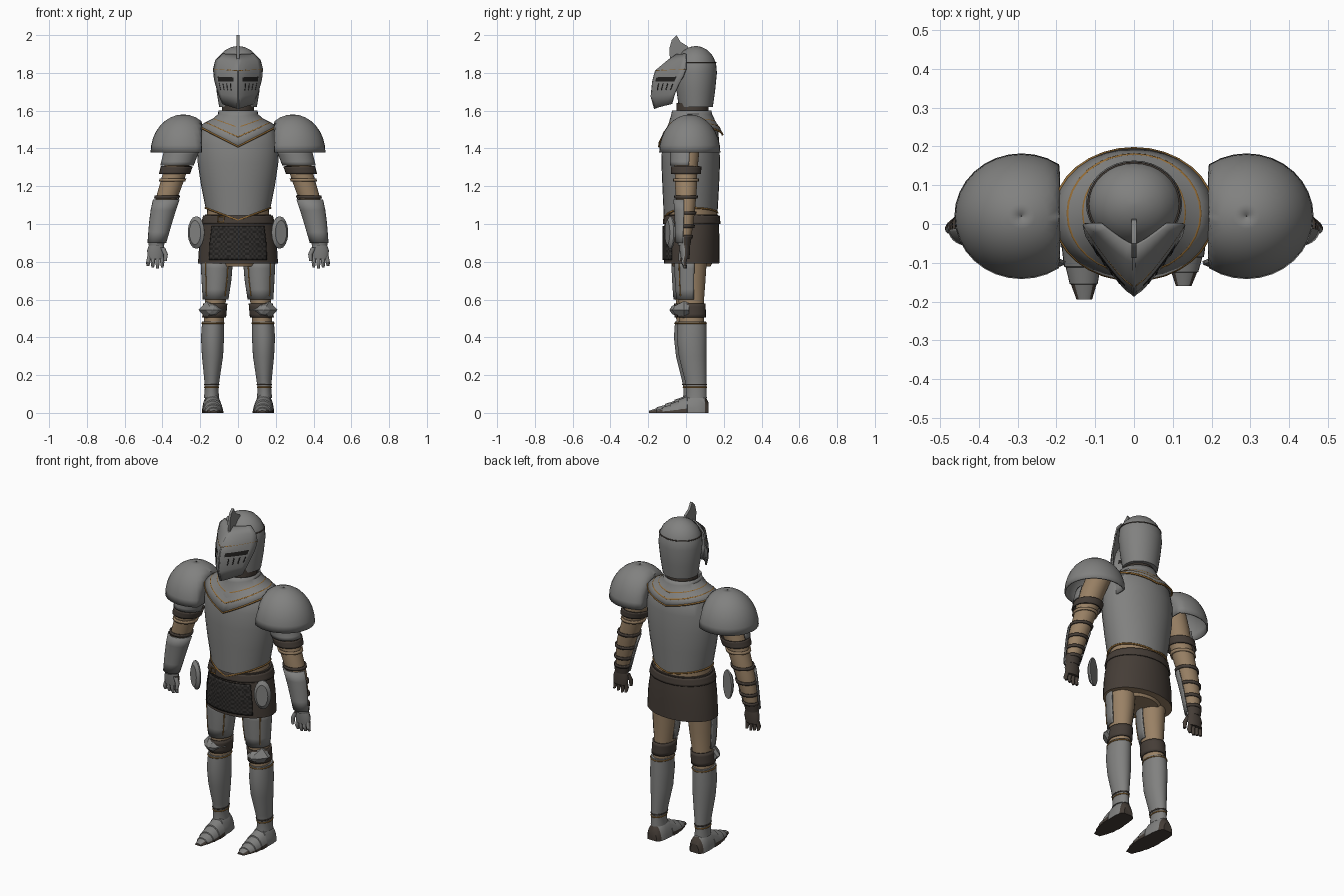
import bpy, bmesh
from math import sin, cos, radians, pi
from mathutils import Vector

if "Cube" in bpy.data.objects:
    bpy.data.objects.remove(bpy.data.objects["Cube"])

def material(name, *rgb):
    m = bpy.data.materials.new(name)
    m.use_nodes = True
    m.diffuse_color = (*rgb, 1)
    m.node_tree.nodes["Principled BSDF"].inputs["Base Color"].default_value = (*rgb, 1)
    return m

STEEL = material("steel", .22, .22, .215)
CLOTH = material("tan cloth", .32, .22, .13)
LEATHER = material("dark leather", .06, .047, .038)
GOLD = material("old gold", .3, .15, .035)
BLACK = material("black slit", .015, .014, .013)
MAIL = material("mail", .035, .032, .03)

def skin(name, rings, mats, closed=True, caps=True, thick=0, mirror=False, paint=None, angle=35):
    """Bridge rows of points into one surface."""
    bm = bmesh.new()
    rows = [[bm.verts.new(p) for p in r] for r in rings]
    count = len(rows[0])
    for low, high in zip(rows, rows[1:]):
        for i in range(count if closed else count - 1):
            j = (i + 1) % count
            bm.faces.new((low[i], low[j], high[j], high[i]))
    if caps and closed:
        bm.faces.new(rows[0])
        bm.faces.new(rows[-1])
    bmesh.ops.recalc_face_normals(bm, faces=bm.faces)
    bm.normal_update()
    if paint:
        for f in bm.faces:
            f.material_index = paint(f.calc_center_median(), f.normal)
    mesh = bpy.data.meshes.new(name)
    bm.to_mesh(mesh)
    bm.free()
    for m in mats:
        mesh.materials.append(m)
    ob = bpy.data.objects.new(name, mesh)
    bpy.context.collection.objects.link(ob)
    bpy.ops.object.select_all(action='DESELECT')
    ob.select_set(True)
    bpy.context.view_layer.objects.active = ob
    bpy.ops.object.shade_smooth_by_angle(angle=radians(angle))
    if thick:
        s = ob.modifiers.new("thickness", 'SOLIDIFY')
        s.thickness, s.offset = thick, 0
    if mirror:
        ob.modifiers.new("mirror", 'MIRROR').use_mirror_merge = False

def ring(cx, cy, z, rx, ry, dip=0, a0=0, a1=360, n=32):
    """Ellipse or arc of points that can dip to a point at the front."""
    pts = []
    for i in range(n if a1 - a0 == 360 else n + 1):
        a = radians(a0 + (a1 - a0) * i / n)
        drop = dip * (1 - abs(cos(a))) * (1 if sin(a) < 0 else .4)
        pts.append((cx + rx * cos(a), cy + ry * sin(a), z - drop))
    return pts

def loft(name, rings, mats, **kw):
    skin(name, [ring(*r) for r in rings], mats, **kw)

def at(rings, z, grow):
    """Ellipse of a limb at height z, enlarged by grow."""
    for a, b in zip(rings, rings[1:]):
        if min(a[2], b[2]) <= z <= max(a[2], b[2]):
            t = (a[2] - z) / (a[2] - b[2])
            cx, cy, z, rx, ry = [p + (q - p) * t for p, q in zip(a, b)]
            return cx, cy, z, rx + grow, ry + grow

def shell(name, rings, z0, z1, grow, mats, a0=0, a1=360, steps=4, n=24, **kw):
    """Thin plate or strap that follows a limb."""
    rows = [ring(*at(rings, z0 + (z1 - z0) * i / steps, grow), 0, a0, a1, n) for i in range(steps + 1)]
    skin(name, rows, mats, closed=a1 - a0 == 360, caps=False, thick=.008, **kw)

def tube(name, pts, radius, mat, cyclic=True):
    c = bpy.data.curves.new(name, 'CURVE')
    c.dimensions, c.bevel_depth, c.bevel_resolution = '3D', radius, 1
    s = c.splines.new('POLY')
    s.points.add(len(pts) - 1)
    for p, q in zip(s.points, pts):
        p.co = (*q, 1)
    s.use_cyclic_u = cyclic
    c.materials.append(mat)
    bpy.context.collection.objects.link(bpy.data.objects.new(name, c))

# Torso, waist and gorget
hem = (0, .025, 1.085, .172, .142, .065)
loft("breastplate", [hem, (0, .025, 1.2, .195, .15), (0, .025, 1.32, .213, .155), (0, .025, 1.42, .218, .152),
     (0, .03, 1.5, .2, .14), (0, .03, 1.545, .14, .11), (0, .03, 1.57, .09, .09)], [STEEL])
tube("breastplate_trim", ring(*hem), .005, GOLD)
loft("waist", [(0, .03, 1.03, .165, .135), (0, .03, 1.1, .164, .134)], [CLOTH])
collar = [(0, .025, 1.515, .205, .168, .105), (0, .027, 1.535, .17, .15, .075),
          (0, .03, 1.555, .13, .125, .045), (0, .03, 1.58, .102, .106, .01), (0, .03, 1.6, .1, .1)]
loft("gorget", collar, [STEEL], caps=False, thick=.008)
for i, r in enumerate(collar[:3]):
    tube(f"gorget_trim_{i}", ring(*r), .0055, GOLD)
loft("neck", [(0, .035, 1.55, .085, .085), (0, .035, 1.64, .085, .085)], [LEATHER])

# Helmet with pointed visor and crest
helm = [(0, .052, z, r, r * .9) for z, r in
        ((1.62, .1), (1.7, .113), (1.8, .124), (1.85, .119), (1.89, .1), (1.92, .07), (1.937, .035), (1.942, .006))]
loft("helmet", helm, [STEEL], angle=50)
tube("helmet_band", ring(*at(helm, 1.855, .001)), .003, LEATHER)

def visor_row(w, back_y, back_z, tip_y, tip_z):
    steps = [i / 6 for i in range(-6, 7)]
    return [(w * t, tip_y + (back_y - tip_y) * abs(t) ** 1.25, tip_z + (back_z - tip_z) * abs(t)) for t in steps]

visor = [visor_row(*r) for r in ((.08, -.075, 1.635, -.165, 1.61), (.103, -.06, 1.69, -.183, 1.675),
         (.122, -.03, 1.755, -.175, 1.755), (.126, -.015, 1.78, -.17, 1.775),
         (.129, 0, 1.82, -.16, 1.81), (.118, 0, 1.865, -.1, 1.86), (.085, 0, 1.9, -.055, 1.895))]
skin("visor", visor, [STEEL, BLACK], closed=False, thick=.008,
     paint=lambda c, n: int(1.755 < c.z < 1.775 and .015 < abs(c.x) < .1))
tube("visor_brow", visor[4], .0045, GOLD, False)
tube("visor_ridge", [r[6] for r in visor], .005, STEEL, False)
for i in (1, 2, 3, 4, 8, 9, 10, 11):
    a, b = [Vector(visor[k][i]) + Vector((0, -.005, 0)) for k in (1, 2)]
    tube(f"visor_vent_{i}", [a.lerp(b, .35), a.lerp(b, .85)], .003, BLACK, False)
crest = ((-.085, 1.87), (-.088, 1.93), (-.075, 1.975), (-.05, 2), (-.03, 1.965), (.01, 1.94), (.025, 1.9))
skin("crest", [[(x, y, z) for y, z in crest] for x in (-.007, .007)], [STEEL])

# Belt, skirt and mail panel
skirt = [(0, .03, 1.05, .175, .14), (0, .03, 1, .188, .145), (0, .03, .9, .205, .147), (0, .03, .79, .212, .146)]
loft("skirt", skirt, [LEATHER, CLOTH], paint=lambda c, n: int(n.z < -.9))
shell("belt", skirt, 1, 1.045, .004, [LEATHER])
loft("hips", [(0, .03, .775, .12, .1), (0, .03, .82, .17, .12)], [CLOTH])
shell("mail_panel", skirt, .81, .99, .004, [MAIL, BLACK], 225, 315, 14, 28,
      paint=lambda c, n: int(c.x * 75 // 1 + c.z * 77 // 1) % 2)
tube("buckle", [(x, -.106, z) for x, z in ((-.105, 1.01), (-.075, 1.01), (-.075, 1.04), (-.105, 1.04))], .004, GOLD)

# Pauldrons: domes cut flat toward the neck
dome = []
for i in range(9):
    a = pi / 2 * i / 8.02
    dome.append([(max(x, .195), y, z) for x, y, z in
                 ring(.29, .02, 1.378 + .198 * sin(a), .169 * cos(a), .158 * cos(a))])
skin("pauldrons", dome, [STEEL], caps=False, thick=.008, mirror=True, angle=50)

# Arms
arm = [(.265, .01, 1.47, .07, .07), (.3, .005, 1.38, .07, .065), (.332, 0, 1.28, .063, .06), (.357, 0, 1.2, .06, .058),
       (.39, 0, 1.1, .056, .05), (.412, -.003, 1, .047, .042), (.43, -.01, .9, .036, .032)]
loft("arms", arm, [CLOTH], mirror=True)
shell("upper_arm_lames", arm, 1.31, 1.39, .02, [STEEL], 190, 370, mirror=True)
shell("bicep_straps", arm, 1.265, 1.305, .016, [LEATHER], mirror=True)
for z in (1.225, 1.135, 1.05, .98, .925):
    shell("arm_straps", arm, z, z + .016, .005, [LEATHER if z < 1.2 else CLOTH], steps=1, mirror=True)
shell("vambraces", arm, .9, 1.13, .01, [STEEL], 175, 350, mirror=True)

# Gauntlets: steel in front, leather behind
def glove(name, *rings):
    loft(name, rings, [STEEL, LEATHER], mirror=True, paint=lambda c, n: int(n.y > -.1))

glove("gauntlet_cuffs", (.43, -.01, .93, .047, .04), (.432, -.01, .885, .04, .032))
glove("palms", (.432, -.008, .9, .036, .026), (.434, -.006, .86, .047, .028), (.436, -.004, .815, .042, .022))
for i in range(4):
    x, tip = .405 + .021 * i, .765 + .006 * abs(i - 1)
    bent = x + .004 * (i - 1)
    glove("fingers", (x, -.005, .83, .012, .014), (bent, -.012, .795, .011, .013), (bent, -.004, tip, .007, .009))
glove("thumbs", (.4, -.018, .875, .014, .015), (.383, -.026, .84, .012, .013), (.385, -.03, .805, .008, .009))

# Hip plates, legs and feet
for side, label, shift, reach in ((1, "left", .01, -.16), (-1, "right", -.005, -.195)):
    def place(*rings):
        return [(side * cx, cy + shift, z, rx, ry) for cx, cy, z, rx, ry in rings]

    rows = [[(side * (.222 + w * cos(a) - d * .4), -.085 + w * .45 * cos(a) + d, .955 + .086 * h * sin(a))
             for a in [2 * pi * i / 16 for i in range(16)]]
            for w, h, d in ((.042, 1, .008), (.044, 1, 0), (.03, .75, -.014))]
    skin(label + "_hip_plate", rows, [STEEL], angle=20)
    thigh = place((.112, .02, .84, .076, .082), (.114, .018, .7, .067, .075),
                  (.12, .018, .58, .054, .066), (.13, .02, .46, .053, .066))
    calf = place((.132, .022, .485, .058, .075), (.135, .02, .4, .061, .079), (.135, .025, .3, .056, .073),
                 (.138, .04, .18, .041, .058), (.14, .045, .13, .036, .053), (.14, .045, .08, .04, .055))
    loft(label + "_thigh", thigh, [CLOTH])
    shell(label + "_cuisse", thigh, .6, .82, .008, [STEEL], 170, 370)
    shell(label + "_knee_strap", thigh, .505, .58, .006, [LEATHER])
    loft(label + "_greave", calf, [STEEL])
    for z, mat in ((.475, GOLD), (.135, GOLD), (.15, LEATHER)):
        tube(label + "_greave_band", ring(*at(calf, z, 0)), .004, mat)
    for k in (-.7, .7):
        line = [(cx + k * rx, cy - ry * .71, z) for cx, cy, z, rx, ry in [at(thigh, h, .012) for h in (.62, .7, .8)]]
        tube(label + "_cuisse_trim", line, .0035, GOLD, False)
    # Faceted knee cop with side points
    edge = ((.072, 0), (.03, .046), (-.03, .046), (-.072, 0), (-.03, -.046), (.03, -.046))
    rows = [[(side * .137 + x * s, y + shift, .545 + z * s) for x, z in edge]
            for s, y in ((.95, .005), (1, -.02), (.45, -.07), (.03, -.082))]
    skin(label + "_knee_cop", rows, [STEEL], angle=10)
    # Sabaton with overlapping lames, dark heel and sole
    lames = ((0, .03, .055), (.07, .047, .09), (.22, .053, .11), (.4, .053, .098), (.405, .056, .088), (.57, .056, .07),
             (.575, .053, .063), (.73, .049, .048), (.735, .045, .042), (.87, .036, .03), (.875, .033, .025), (1, .02, .012))
    rows = [[(side * (.14 - .012 * t) + w * cos(pi * i / 12), .12 + (reach - .12) * t, h * sin(pi * i / 12))
             for i in range(13)] for t, w, h in lames]
    skin(label + "_sabaton", rows, [STEEL, LEATHER],
         paint=lambda c, n: int(n.z < -.9 or c.y > .09 or c.z < .012))
